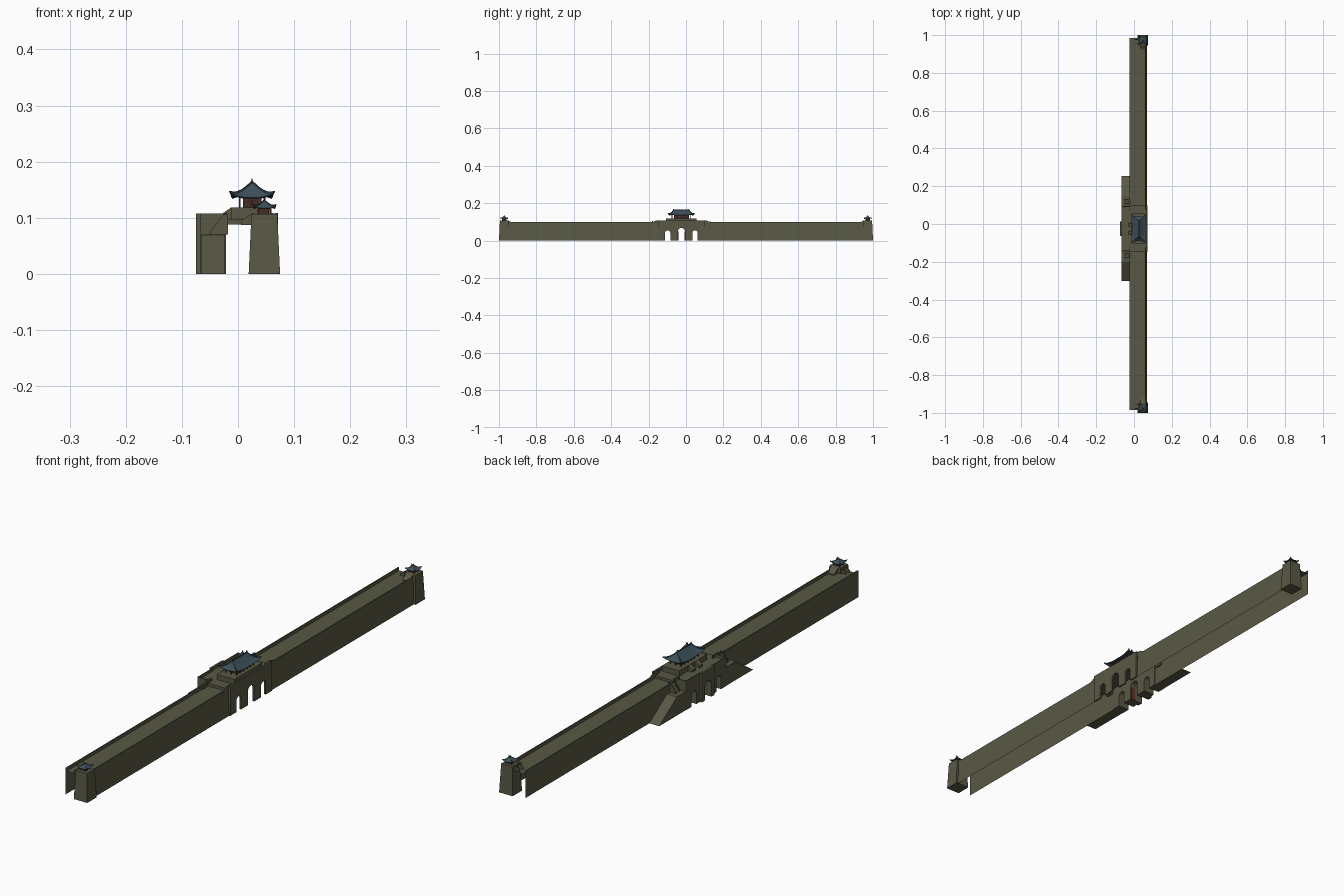
import bpy, bmesh, math
from mathutils import Vector

if "Cube" in bpy.data.objects:
    bpy.data.objects.remove(bpy.data.objects["Cube"])


def material(name, rgb):
    m = bpy.data.materials.new(name)
    m.diffuse_color = (*rgb, 1)
    m.use_nodes = True
    m.node_tree.nodes["Principled BSDF"].inputs["Base Color"].default_value = m.diffuse_color
    return m


STONE = material("olive_stone", (0.100, 0.098, 0.060))
TILE = material("slate_blue_tile", (0.046, 0.080, 0.102))
RED = material("red_timber", (0.130, 0.028, 0.018))
BROWN = material("dark_brown_timber", (0.055, 0.025, 0.018))
CY = -0.025                      # the gate sits slightly off centre along y


def finish(name, bm, mat):
    bmesh.ops.recalc_face_normals(bm, faces=bm.faces[:])
    me = bpy.data.meshes.new(name)
    bm.to_mesh(me)
    bm.free()
    me.materials.append(mat)
    ob = bpy.data.objects.new(name, me)
    bpy.context.collection.objects.link(ob)
    return ob


def prism(name, pts, axis, a, b, mat=STONE, closed=True):
    """Extrude a 2D outline: axis x takes (y,z) points, axis y takes (x,z)."""
    bm = bmesh.new()
    place = (lambda p, d: (d, p[0], p[1])) if axis == 'x' else (lambda p, d: (p[0], d, p[1]))
    A = [bm.verts.new(place(p, a)) for p in pts]
    B = [bm.verts.new(place(p, b)) for p in pts]
    n = len(pts)
    for i in range(n if closed else n - 1):
        bm.faces.new((A[i], A[(i + 1) % n], B[(i + 1) % n], B[i]))
    if closed:
        bm.faces.new(A)
        bm.faces.new(B)
    return finish(name, bm, mat)


def box(name, x0, x1, y0, y1, z0, z1, mat=STONE, taper=0.0):
    bm = bmesh.new()
    rings = []
    for z, t in ((z0, 0), (z1, taper)):
        rings.append([bm.verts.new(p) for p in ((x0 + t, y0 + t, z), (x1 - t, y0 + t, z),
                                                (x1 - t, y1 - t, z), (x0 + t, y1 - t, z))])
    for i in range(4):
        j = (i + 1) % 4
        bm.faces.new((rings[0][i], rings[0][j], rings[1][j], rings[1][i]))
    bm.faces.new(rings[0])
    bm.faces.new(rings[1])
    return finish(name, bm, mat)


def arch_wall(name, x0, x1, half, top, arches):
    """Wall across the passage whose outline runs up and over each arch."""
    pts = [(CY - half, 0)]
    for c, w, h in arches:
        c += CY
        pts.append((c - w, 0))
        pts += [(c - w * math.cos(math.pi * k / 10), h - w + w * math.sin(math.pi * k / 10))
                for k in range(11)]
        pts.append((c + w, 0))
    pts += [(CY + half, 0), (CY + half, top), (CY - half, top)]
    return prism(name, pts, 'x', x0, x1)


def rib(name, pts, w, h):
    """Tile ridge: a small square beam following a path."""
    bm = bmesh.new()
    d = Vector(pts[-1]) - Vector(pts[0])
    side = Vector((-d.y, d.x, 0)).normalized() * w
    rings = []
    for p in pts:
        p = Vector(p)
        up = Vector((0, 0, h))
        rings.append([bm.verts.new(q) for q in (p - side, p + side, p + side + up, p - side + up)])
    for r, s in zip(rings, rings[1:]):
        for i in range(4):
            bm.faces.new((r[i], r[(i + 1) % 4], s[(i + 1) % 4], s[i]))
    bm.faces.new(rings[0])
    bm.faces.new(rings[-1])
    return finish(name, bm, TILE)


def hip_roof(name, cx, cy, hx, hy, z0, z1, ridge, lift):
    """Sweeping hipped roof with upturned corners, ridge beams and finials."""
    seg, levels = 8, 6

    def point(u, v, t):
        f = (1 - t)
        corner = (abs(u) * abs(v)) ** 3
        flare = 1 + 0.09 * corner * f ** 3
        return (cx + u * (hx * f + 0.0005) * flare,
                cy + v * (ridge + (hy - ridge) * f) * flare,
                z0 + (z1 - z0) * t ** 1.35 + lift * corner * f ** 3)

    s = [-1 + 2 * k / seg for k in range(seg)]
    loop = [(a, -1) for a in s] + [(1, a) for a in s] + [(-a, 1) for a in s] + [(-1, -a) for a in s]
    bm = bmesh.new()
    rings = [[bm.verts.new(point(u, v, k / levels)) for u, v in loop] for k in range(levels + 1)]
    drop = 0.08 * (z1 - z0)
    under = []
    for u, v in loop:
        p = point(u * 0.97, v * 0.97, 0)
        under.append(bm.verts.new((p[0], p[1], p[2] - drop)))
    rings.insert(0, under)
    soffit = [bm.verts.new((cx + u * hx * 0.6, cy + v * hy * 0.75, z0 + drop)) for u, v in loop]
    rings.insert(0, soffit)
    n = len(loop)
    for a, b in zip(rings, rings[1:]):
        for i in range(n):
            j = (i + 1) % n
            bm.faces.new((a[i], a[j], b[j], b[i]))
    bm.faces.new(rings[0])
    bm.faces.new(rings[-1])
    finish(name, bm, TILE)
    w = hx * 0.04
    for u in (-1, 1):
        for v in (-1, 1):
            rib(name + "_hip_ridge", [point(u, v, k / levels) for k in range(levels + 1)], w, w * 2)
    if ridge > 0.01:
        rib(name + "_ridge", [(cx, cy - ridge, z1), (cx, cy + ridge, z1)], w, w * 2.2)
        for v in (-1, 1):
            y = cy + v * ridge
            box(name + "_finial", cx - w, cx + w, y - 0.003, y + 0.003, z1, z1 + 0.007, TILE, 0.0008)
    else:
        box(name + "_finial", cx - 0.0015, cx + 0.0015, cy - 0.0015, cy + 0.0015, z1 - 0.001, z1 + 0.005, TILE, 0.0008)


def pavilion(name, cx, cy, hx, hy, z0, z1, nx, ny, r):
    """Timber room with a ring of red posts."""
    box(name + "_room", cx - hx * 0.75, cx + hx * 0.75, cy - hy * 0.8, cy + hy * 0.8, z0, z1, BROWN)
    box(name + "_beam", cx - hx - r, cx + hx + r, cy - hy - r, cy + hy + r, z1 - 0.003, z1, RED)
    for i in range(nx):
        for j in range(ny):
            if i in (0, nx - 1) or j in (0, ny - 1):
                x = cx - hx + 2 * hx * i / (nx - 1)
                y = cy - hy + 2 * hy * j / (ny - 1)
                box(name + "_post", x - r, x + r, y - r, y + r, z0, z1, RED)


# Long wall: open shell with a sunken walkway between two parapets
section = [(-0.025, 0), (-0.025, 0.1), (-0.021, 0.1), (-0.021, 0.088),
           (0.058, 0.088), (0.058, 0.1), (0.062, 0.1), (0.068, 0)]
for a, b in ((-0.985, CY - 0.122), (CY + 0.122, 0.985)):
    prism("long_wall", section, 'y', a, b, closed=False)

# Gate: thin front wall with three arches, deep rear block, walkway deck
arches = ((-0.073, 0.014, 0.055), (0, 0.019, 0.068), (0.073, 0.014, 0.055))
arch_wall("gate_front", 0.065, 0.0715, 0.123, 0.109, arches)
arch_wall("gate_rear_block", -0.067, -0.021, 0.12, 0.098, arches)
arch_wall("gate_rear_bay", -0.075, -0.067, 0.038, 0.108, arches[1:2])
box("gate_deck", -0.021, 0.066, CY - 0.123, CY + 0.123, 0.088, 0.098)
for s in (-1, 1):
    y = lambda d: CY + s * d
    box("rear_parapet", -0.067, -0.063, *sorted((y(0.036), y(0.12))), 0.098, 0.108)
    box("rear_parapet_end", -0.063, -0.021, *sorted((y(0.116), y(0.12))), 0.098, 0.108)
    # sloped parapet pieces joining gate and wall
    for x in (-0.025, 0.058):
        prism("parapet_slope", [(y(0.10), 0.09), (y(0.152), 0.09), (y(0.152), 0.1),
                                (y(0.132), 0.109), (y(0.10), 0.109)], 'x', x, x + 0.005)
    # ramp, landing and side stair behind the wall
    prism("ramp", [(y(0.278), 0), (y(0.173), 0.07), (y(0.173), 0)], 'x', -0.066, -0.024)
    box("landing", -0.066, -0.024, *sorted((y(0.119), y(0.174))), 0, 0.07)
    prism("landing_stair", [(-0.047, 0.07), (-0.026, 0.1), (-0.018, 0.1), (-0.018, 0.07)],
          'y', y(0.134), y(0.152))
    for d in (0.130, 0.152):
        prism("stair_cheek", [(-0.049, 0.07), (-0.049, 0.076), (-0.026, 0.106),
                              (-0.018, 0.106), (-0.018, 0.07)], 'y', y(d), y(d + 0.004))
    # open door leaf in the middle passage
    box("door_leaf", -0.04, -0.023, *sorted((y(0.016), y(0.019))), 0, 0.048, RED)
    # steps from deck up to the pavilion base
    prism("base_steps", [(-0.03, 0.098), (-0.03, 0.106), (-0.013, 0.118), (-0.006, 0.118), (-0.006, 0.098)],
          'y', y(0.012), y(0.03))

# Main pavilion
box("pavilion_base", -0.012, 0.06, CY - 0.082, CY + 0.082, 0.097, 0.118)
pavilion("pavilion", 0.025, CY, 0.022, 0.05, 0.118, 0.139, 3, 6, 0.0016)
hip_roof("pavilion_roof", 0.025, CY, 0.036, 0.066, 0.136, 0.163, 0.041, 0.009)

# Corner towers at both ends
for s in (-1, 1):
    cx, cy = 0.047, s * 0.972
    box("corner_tower", cx - 0.028, cx + 0.028, cy - 0.028, cy + 0.028, 0, 0.107, STONE, 0.005)
    pavilion("tower_pavilion", cx, cy, 0.011, 0.011, 0.107, 0.119, 2, 2, 0.0013)
    hip_roof("tower_roof", cx, cy, 0.019, 0.019, 0.117, 0.131, 0.0005, 0.006)
    # sloped cheeks beside the steps up to the tower
    for d in (0.955, 0.975):
        prism("tower_step_cheek", [(0.005, 0.087), (0.005, 0.095), (0.025, 0.108), (0.03, 0.108), (0.03, 0.087)],
              'y', s * d, s * (d + 0.004))
    prism("tower_steps", [(s * 0.925, 0.087), (s * 0.925, 0.092), (s * 0.948, 0.107), (s * 0.955, 0.107),
                          (s * 0.955, 0.087)], 'x', 0.034, 0.062)
